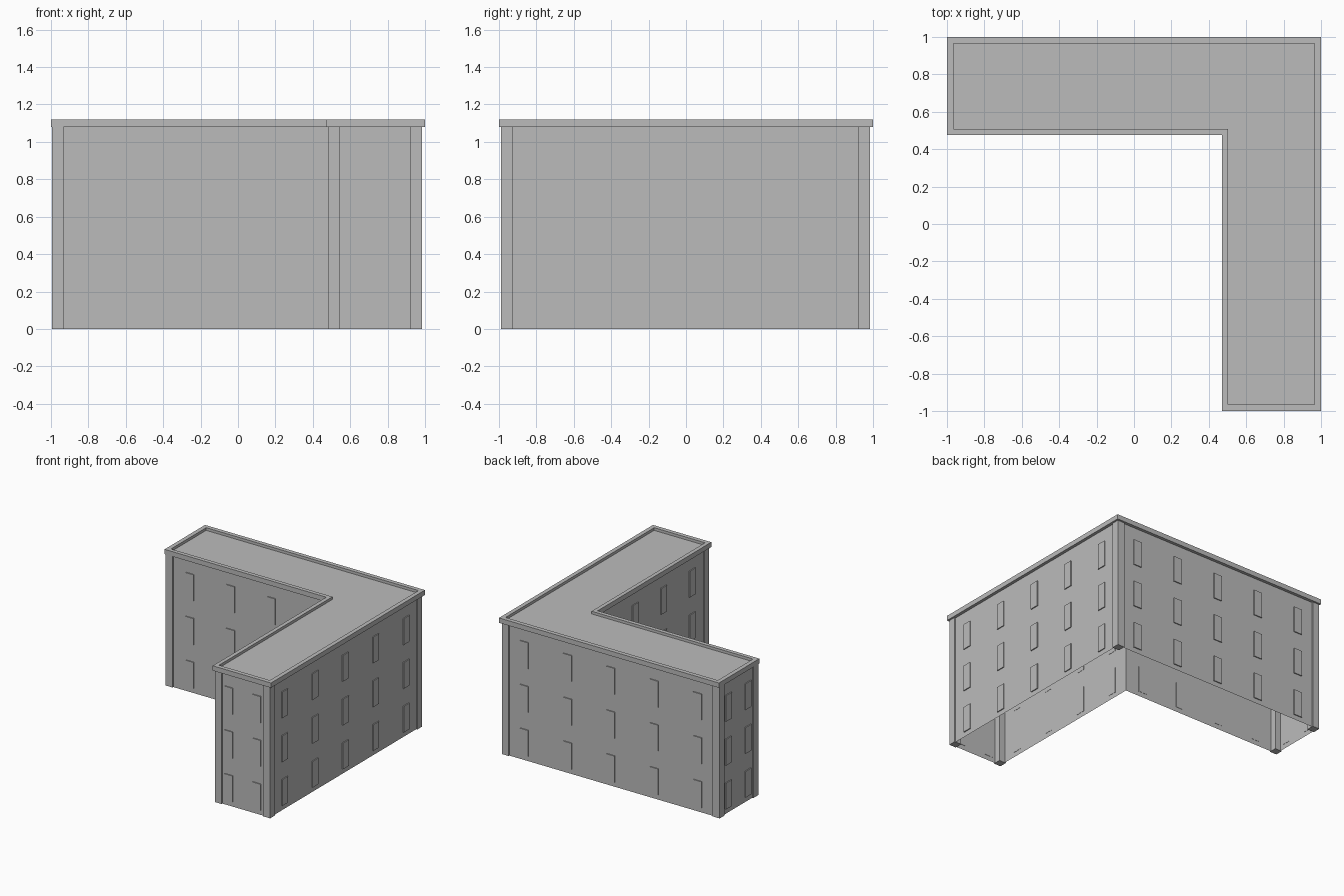
import bpy, bmesh
from mathutils import Vector

cube = bpy.data.objects.get("Cube")
if cube:
    bpy.data.objects.remove(cube, do_unlink=True)

grey = bpy.data.materials.new("concrete grey")
grey.use_nodes = True
COLOUR = (0.5, 0.5, 0.5, 1)
grey.diffuse_color = COLOUR
grey.node_tree.nodes["Principled BSDF"].inputs["Base Color"].default_value = COLOUR

# Outer limits of the corner posts, and the inner faces of the two wings
X0, X1, Y0, Y1, IN = -0.995, 0.985, -0.99, 0.985, 0.482
EAVE, TOP, FLOOR = 1.08, 1.12, 1.098
POST, INSET = 0.063, 0.01


def finish(name, bm):
    mesh = bpy.data.meshes.new(name)
    bm.to_mesh(mesh)
    bm.free()
    mesh.materials.append(grey)
    obj = bpy.data.objects.new(name, mesh)
    bpy.context.collection.objects.link(obj)
    return obj


def ell(x0, x1, y0, y1, ix, iy):
    """Counter-clockwise L-shaped outline."""
    return [(ix, y0), (x1, y0), (x1, y1), (x0, y1), (x0, iy), (ix, iy)]


def ring(bm, outline, z):
    return [bm.verts.new((x, y, z)) for x, y in outline]


def bridge(bm, a, b):
    n = len(a)
    for i in range(n):
        j = (i + 1) % n
        bm.faces.new((a[i], a[j], b[j], b[i]))


def box(bm, lo, hi):
    lo, hi = Vector(lo), Vector(hi)
    verts = bmesh.ops.create_cube(bm, size=1)["verts"]
    bmesh.ops.scale(bm, vec=hi - lo, verts=verts)
    bmesh.ops.translate(bm, vec=(lo + hi) / 2, verts=verts)


# Walls: thin shell, open underneath
bm = bmesh.new()
plan = ell(X0 + INSET, X1 - INSET, Y0 + INSET, Y1 - INSET, IN + INSET, IN + INSET)
bridge(bm, ring(bm, plan, 0), ring(bm, plan, EAVE))
finish("walls", bm)

# Roof slab with raised rim around a sunken deck
bm = bmesh.new()
outer = ell(-1, 1, -1, 1, 0.47, 0.475)
inner = ell(-0.965, 0.965, -0.965, 0.965, 0.503, 0.508)
rings = [ring(bm, outer, EAVE), ring(bm, outer, TOP),
         ring(bm, inner, TOP), ring(bm, inner, FLOOR)]
for a, b in zip(rings, rings[1:]):
    bridge(bm, a, b)
bm.faces.new(rings[-1])
bm.faces.new(rings[0][::-1])
finish("roof", bm)

# Square posts on the outer corners
bm = bmesh.new()
for x, y in ((X0, IN), (X0, Y1 - POST), (X1 - POST, Y1 - POST),
             (X1 - POST, Y0), (IN, Y0)):
    box(bm, (x, y, 0), (x + POST, y + POST, EAVE))
finish("corner_posts", bm)

# Window panels: wall name, axis it faces, direction, wall position, centres
LONG = [-0.79 + 0.394 * i for i in range(5)]
COURT = [-0.78 + 0.37 * i for i in range(4)]
ENDS = [0.605, 0.86]
WALLS = [
    ("right", 0, 1, X1 - INSET, LONG),
    ("back", 1, 1, Y1 - INSET, LONG),
    ("left_end", 0, -1, X0 + INSET, ENDS),
    ("front_end", 1, -1, Y0 + INSET, ENDS),
    ("courtyard_side", 0, -1, IN + INSET, COURT),
    ("courtyard_front", 1, -1, IN + INSET, COURT),
]
for name, axis, side, wall, centres in WALLS:
    bm = bmesh.new()
    for c in centres:
        for row in range(3):
            z = 0.04 + 0.36 * row
            near, far = sorted((wall - side * 0.002, wall + side * 0.008))
            lo, hi = [c - 0.0375] * 2 + [z], [c + 0.0375] * 2 + [z + 0.215]
            lo[axis], hi[axis] = near, far
            box(bm, lo, hi)
    finish(name + "_windows", bm)
